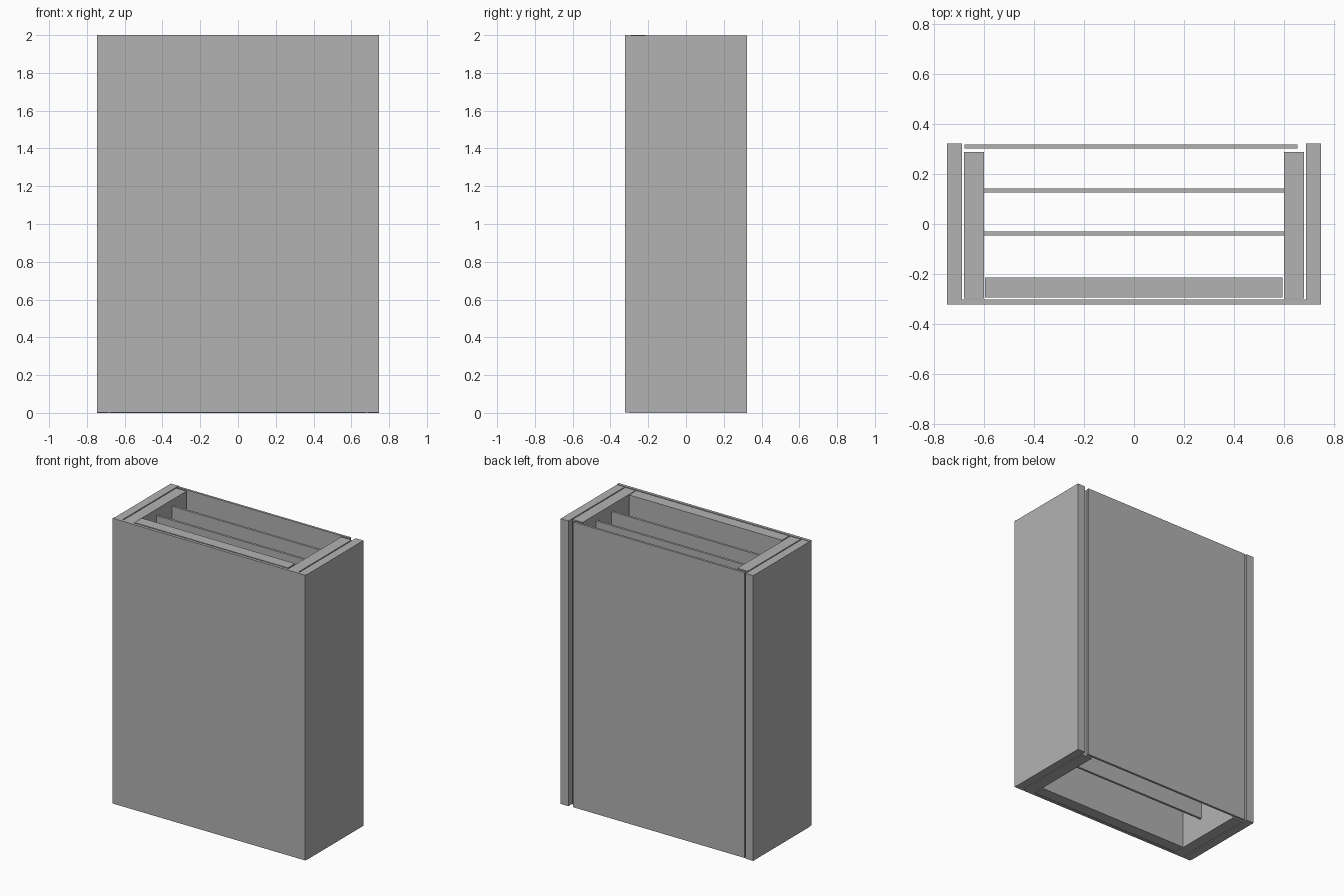
import bpy

cube = bpy.data.objects.get("Cube")
if cube:
    bpy.data.objects.remove(cube, do_unlink=True)

# Single flat grey
GREY = (0.448, 0.448, 0.448, 1.0)
grey = bpy.data.materials.new("plain_grey")
grey.use_nodes = True
grey.diffuse_color = GREY
grey.node_tree.nodes["Principled BSDF"].inputs["Base Color"].default_value = GREY


def board(name, x, y, z):
    """Box spanning the (low, high) range on each axis."""
    bpy.ops.mesh.primitive_cube_add(size=1)
    ob = bpy.context.object
    ob.name = ob.data.name = name
    spans = (x, y, z)
    ob.location = [(low + high) / 2 for low, high in spans]
    ob.scale = [high - low for low, high in spans]
    bpy.ops.object.transform_apply(location=True, rotation=False, scale=True)
    ob.data.materials.append(grey)
    return ob


FULL = (0.0, 1.997)

# Front cover and the thicker board behind it
board("front_panel", (-0.746, 0.746), (-0.322, -0.302), (0.003, 2.0))
board("front_inner_board", (-0.594, 0.592), (-0.294, -0.214), (0.0, 2.0))

# Thin back, stopping short of the left side
board("back_panel", (-0.677, 0.652), (0.301, 0.317), FULL)

# Double side walls with a narrow gap between them
for name, side in (("left", 1), ("right", -1)):
    outer = sorted((side * 0.686, side * 0.746))
    inner = sorted((side * 0.599, side * 0.679))
    board(name + "_outer_side", outer, (-0.302, 0.322), FULL)
    board(name + "_inner_side", inner, (-0.298, 0.287), FULL)

# Upright dividers, set in from the top and bottom
for name, y in (("front_divider", -0.038), ("back_divider", 0.134)):
    board(name, (-0.599, 0.599), (y - 0.008, y + 0.008), (0.135, 1.952))
